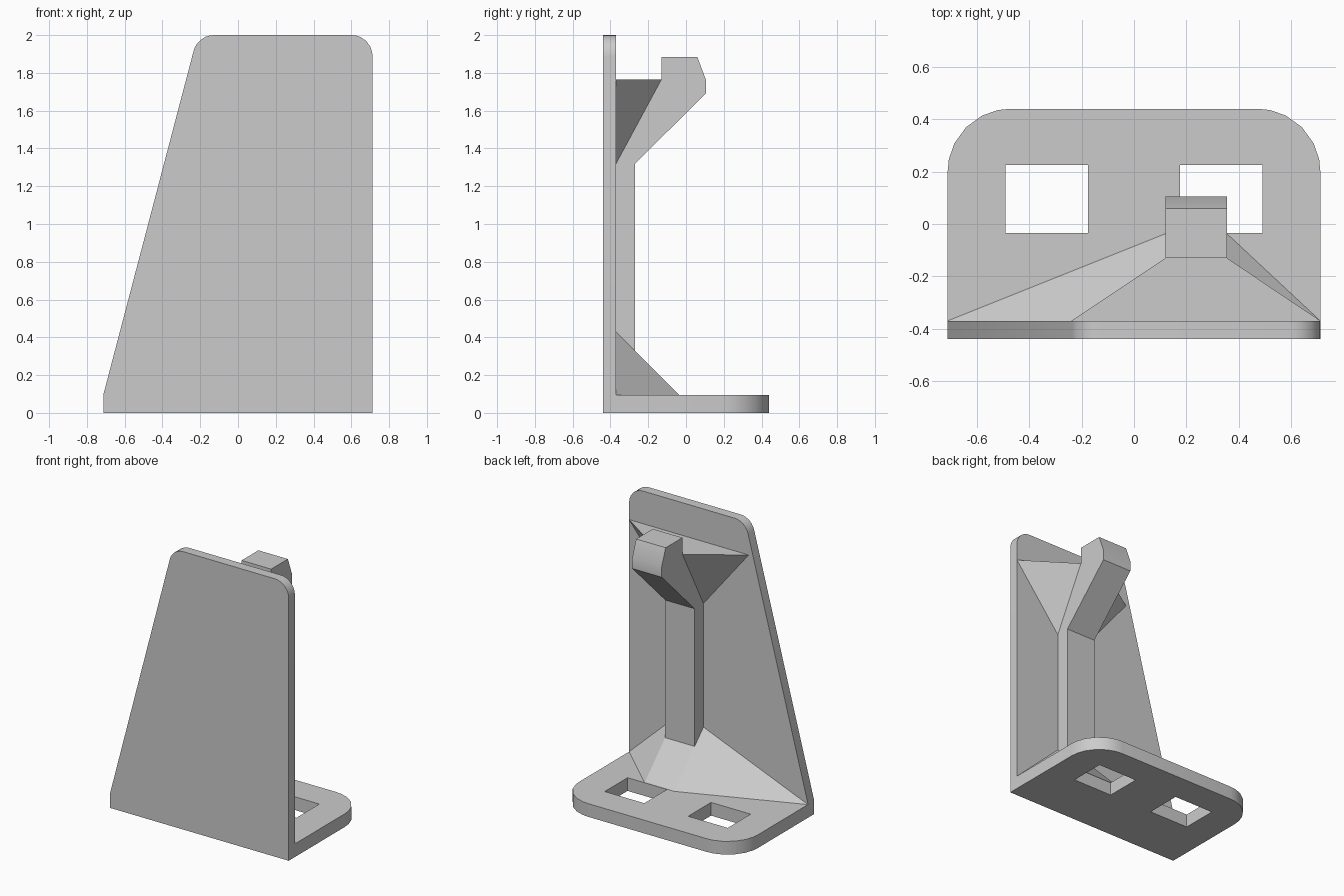
import bpy
import bmesh
import math
from mathutils import Vector

if "Cube" in bpy.data.objects:
    bpy.data.objects.remove(bpy.data.objects["Cube"], do_unlink=True)

grey = bpy.data.materials.new("plain grey")
grey.use_nodes = True
grey.diffuse_color = (0.6, 0.6, 0.6, 1)
grey.node_tree.nodes["Principled BSDF"].inputs["Base Color"].default_value = (0.6, 0.6, 0.6, 1)


def finish(name, bm):
    bmesh.ops.recalc_face_normals(bm, faces=bm.faces)
    mesh = bpy.data.meshes.new(name)
    bm.to_mesh(mesh)
    bm.free()
    mesh.materials.append(grey)
    obj = bpy.data.objects.new(name, mesh)
    bpy.context.collection.objects.link(obj)
    return obj


def rounded(corners, steps=6):
    """Outline from (u, v, radius) corners, with arcs where the radius is not 0."""
    pts = [Vector(c[:2]) for c in corners]
    out = []
    for i, (_, _, r) in enumerate(corners):
        p = pts[i]
        if not r:
            out.append(p)
            continue
        a = (pts[i - 1] - p).normalized()
        b = (pts[(i + 1) % len(pts)] - p).normalized()
        half = a.angle(b) / 2
        centre = p + (a + b).normalized() * r / math.sin(half)
        start = p + a * r / math.tan(half) - centre
        end = p + b * r / math.tan(half) - centre
        out += [centre + start.lerp(end, k / steps).normalized() * r for k in range(steps + 1)]
    return out


def prism(name, outline, axis, low, high):
    """Extrude a 2D outline along the axis from low to high."""
    def place(p):
        co = list(p)
        co.insert("xyz".index(axis), low)
        return co
    bm = bmesh.new()
    face = bm.faces.new([bm.verts.new(place(p)) for p in outline])
    top = bmesh.ops.extrude_face_region(bm, geom=[face])["geom"]
    shift = Vector([high - low if a == axis else 0 for a in "xyz"])
    bmesh.ops.translate(bm, verts=[g for g in top if isinstance(g, bmesh.types.BMVert)], vec=shift)
    return finish(name, bm)


def hull(name, points):
    bm = bmesh.new()
    for p in points:
        bm.verts.new(p)
    bmesh.ops.convex_hull(bm, input=bm.verts)
    bmesh.ops.dissolve_limit(bm, angle_limit=0.02, verts=bm.verts, edges=bm.edges)
    return finish(name, bm)


W, FRONT, WALL, FLOOR = 0.712, -0.44, -0.37, 0.095
POST_L, POST_R = 0.355, 0.12

# Upright plate with one slanted side
plate = prism("back_plate", rounded([(-W, 0, 0), (W, 0, 0), (W, 2, 0.11),
                                     (-0.213, 2, 0.11), (-W, 0.1, 0)]), "y", FRONT, WALL)

# Foot with two rounded corners and two rectangular slots
foot = prism("foot_plate", rounded([(-W, WALL, 0), (W, WALL, 0), (W, 0.44, 0.24),
                                    (-W, 0.44, 0.24)]), "z", 0, FLOOR)
for side in (-1, 1):
    a, b = 0.175 * side, 0.49 * side
    cutter = prism("slot_cutter", [(a, -0.035), (b, -0.035), (b, 0.225), (a, 0.225)], "z", -0.1, 0.3)
    cutter.hide_render = True
    mod = foot.modifiers.new("slot", "BOOLEAN")
    mod.operation, mod.solver, mod.object = "DIFFERENCE", "EXACT", cutter
    bpy.context.view_layer.objects.active = foot
    bpy.ops.object.modifier_apply(modifier=mod.name)
    bpy.data.objects.remove(cutter, do_unlink=True)

# Post leaning out into a hook
hook = prism("post_and_hook", [(WALL, FLOOR), (-0.27, FLOOR), (-0.27, 1.32), (0.105, 1.69),
                               (0.105, 1.765), (0.06, 1.885), (-0.13, 1.885),
                               (-0.13, 1.765), (WALL, 1.32)], "x", POST_R, POST_L)


# Gussets: wide on the wall, narrowing to the post
def gusset(name, right, reach, level, tip):
    return hull(name, [(right, WALL, level), (W, WALL, level),
                       (POST_R, reach, level), (POST_L, reach, level),
                       (POST_R, WALL, tip), (POST_L, WALL, tip)])


upper = gusset("upper_gusset", -0.24, -0.13, 1.765, 1.32)
lower = gusset("lower_gusset", -W, -0.037, FLOOR, 0.43)

# Smooth only the rounded edges
for obj in (plate, foot, hook):
    bpy.ops.object.select_all(action="DESELECT")
    obj.select_set(True)
    bpy.context.view_layer.objects.active = obj
    bpy.ops.object.shade_smooth_by_angle(angle=math.radians(30))
